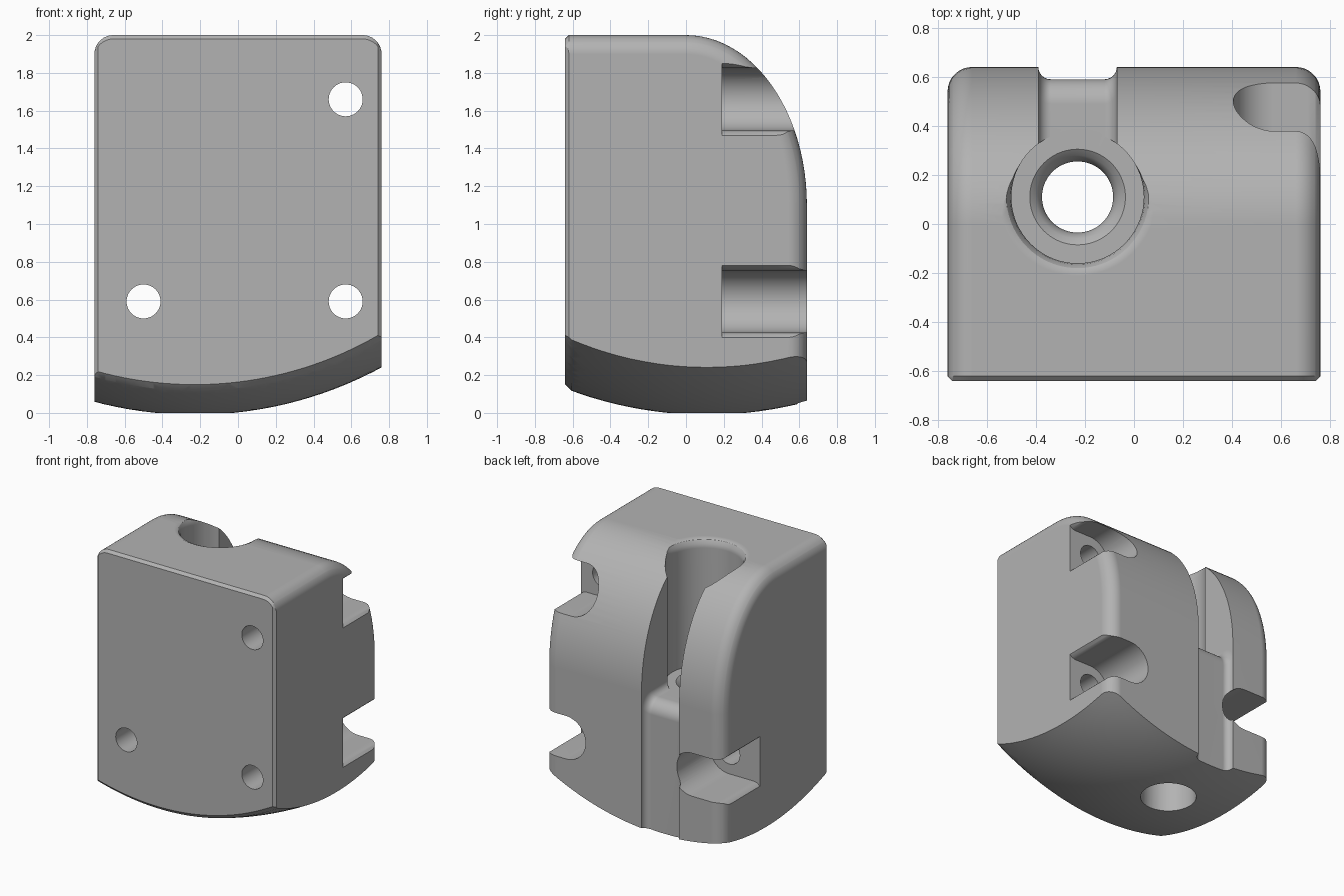
import bpy, bmesh
from math import sin, cos, pi, sqrt, radians

cube = bpy.data.objects.get("Cube")
if cube:
    bpy.data.objects.remove(cube, do_unlink=True)

W, F, B, H = 0.76, -0.64, 0.64, 2.0      # half width, front, back, height
BX, BY = -0.23, 0.11                     # bore axis
R = 2.08                                 # radius of the domed underside
FILLET, CHAMFER = 0.1, 0.02


def loft(name, rings):
    """Solid skinned through equal-length rings of points."""
    bm = bmesh.new()
    rows = [[bm.verts.new(p) for p in ring] for ring in rings]
    n = len(rows[0])
    for a, b in zip(rows, rows[1:]):
        for i in range(n):
            j = (i + 1) % n
            bm.faces.new((a[i], a[j], b[j], b[i]))
    bm.faces.new(rows[0])
    bm.faces.new(rows[-1])
    bmesh.ops.remove_doubles(bm, verts=bm.verts, dist=1e-5)
    bmesh.ops.recalc_face_normals(bm, faces=bm.faces)
    mesh = bpy.data.meshes.new(name)
    bm.to_mesh(mesh)
    bm.free()
    ob = bpy.data.objects.new(name, mesh)
    bpy.context.collection.objects.link(ob)
    return ob


def lathe(name, profile, n=72):
    """Revolve (radius, z) points about the bore axis."""
    turn = [2 * pi * i / n for i in range(n)]
    return loft(name, [[(BX + r * cos(t), BY + r * sin(t), z) for t in turn] for r, z in profile])


def combine(target, cutter, operation="DIFFERENCE"):
    """Apply a boolean and discard the cutter."""
    cutter.hide_render = True
    mod = target.modifiers.new("cut", "BOOLEAN")
    mod.operation, mod.solver, mod.object = operation, "EXACT", cutter
    bpy.context.view_layer.update()
    deps = bpy.context.evaluated_depsgraph_get()
    mesh = bpy.data.meshes.new_from_object(target.evaluated_get(deps))
    target.modifiers.clear()
    target.data = mesh
    bpy.data.objects.remove(cutter, do_unlink=True)


def dome(r):
    return R - 0.01 - sqrt(R * R - r * r)


# Body: curved side profile, inset towards each side to round the edges
def side_profile(x, d):
    c = max(0, abs(x) - W + CHAMFER)
    pts = [(F + c, -0.2), (F + c, H - d - CHAMFER + c), (F + CHAMFER, H - d)]
    for i in range(25):
        t = pi / 2 * i / 24
        pts.append(((B - d) * sin(t), 1.1 + (0.9 - d) * cos(t)))
    pts.append((B - d, -0.2))
    return [(x, y, z) for y, z in pts]


steps = [(W - FILLET * (1 - sin(a)), FILLET * (1 - cos(a)))
         for a in [radians(10 * i) for i in range(10)]]
steps.insert(-1, (W - CHAMFER, FILLET * (1 - sqrt(1 - 0.8 ** 2))))
steps.sort()
body = loft("mount_body", [side_profile(-x, d) for x, d in reversed(steps)]
            + [side_profile(x, d) for x, d in steps])

# Domed underside
arc = [(0.08 + 1.6 * i / 24, dome(0.08 + 1.6 * i / 24)) for i in range(25)]
combine(body, lathe("underside", arc + [(1.68, 2.5)], 96), "INTERSECT")

# Chamfer along the lower front edge
rings = []
for i in range(33):
    x = -0.8 + 0.05 * i
    z = dome(sqrt((x - BX) ** 2 + (F - BY) ** 2))
    rings.append([(x, F - 0.02, z - 0.06), (x, F - 0.02, z + 0.04), (x, F + 0.04, z - 0.02), (x, F + 0.04, z - 0.06)])
combine(body, loft("lower_chamfer", rings))

# Central bore with flared rim, seat and outlet
combine(body, lathe("bore", [
    (0.2, -0.2), (0.2, 0.4), (0.145, 0.4), (0.145, 0.95), (0.153, 0.985), (0.17, 1.01), (0.195, 1.03),
    (0.27, 1.03), (0.27, 1.93), (0.275, 1.96), (0.29, 1.985), (0.32, 2.0), (0.32, 2.1)]))


# Back slot: open above the rounded shelf, shallow recess below it
def slot_profile(x, d):
    pts = [(BY, 2.2), (BY, 1.03 + d)]
    for i in range(9):
        t = pi / 2 * i / 8
        pts.append((0.49 + d + 0.1 * sin(t), 0.93 + d + 0.1 * cos(t)))
    pts += [(0.59 + d, -0.3), (0.9, -0.3), (0.9, 2.2)]
    return [(x, y, z) for y, z in pts]


edge = [(0.11 + 0.05 * sin(a), 0.05 * (1 - cos(a))) for a in [radians(15 * i) for i in range(7)]]
combine(body, loft("back_slot", [slot_profile(BX - x, d) for x, d in reversed(edge)]
                   + [slot_profile(BX + x, d) for x, d in edge]))

# Screw holes from the front, each with a nut pocket open to the side
for cx, cz, side in [(0.57, 1.66, 1), (0.57, 0.59, 1), (-0.5, 0.59, -1)]:
    ring = [(cx + 0.09 * cos(2 * pi * i / 40), cz + 0.09 * sin(2 * pi * i / 40)) for i in range(40)]
    combine(body, loft("screw_hole", [[(x, y, z) for x, z in ring] for y in (-0.8, 0.4)]))
    half = [(cx - side * 0.165 * sin(pi * i / 24), cz + 0.165 * cos(pi * i / 24)) for i in range(25)]
    flare = [(0.71, 0.165), (0.74, 0.172), (0.765, 0.195), (0.9, 0.195)]
    ring = ([(side * x, cz + h) for x, h in reversed(flare)] + half
            + [(side * x, cz - h) for x, h in flare])
    combine(body, loft("nut_pocket", [[(x, y, z) for x, z in ring] for y in (0.19, 0.9)]))

# Material and shading
grey = bpy.data.materials.new("plain grey")
grey.use_nodes = True
colour = (0.45, 0.45, 0.45, 1)
grey.diffuse_color = colour
grey.node_tree.nodes["Principled BSDF"].inputs["Base Color"].default_value = colour
body.data.materials.clear()
body.data.materials.append(grey)
bpy.ops.object.select_all(action="DESELECT")
body.select_set(True)
bpy.context.view_layer.objects.active = body
bpy.ops.object.shade_smooth_by_angle(angle=radians(30))
weighted = body.modifiers.new("weighted normals", "WEIGHTED_NORMAL")
weighted.keep_sharp = True
